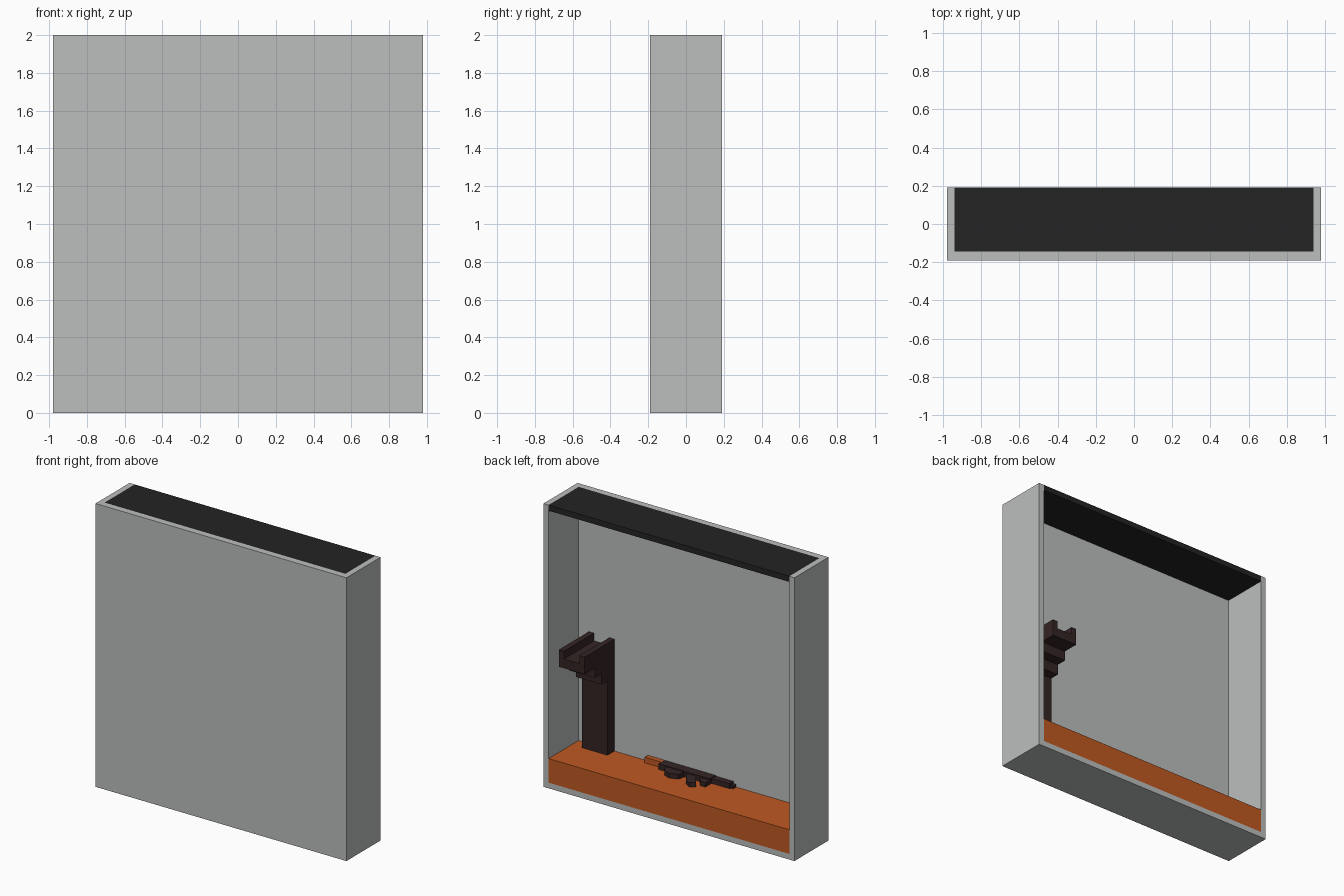
import bpy

cube = bpy.data.objects.get("Cube")
if cube:
    bpy.data.objects.remove(cube, do_unlink=True)


def material(name, rgb):
    m = bpy.data.materials.new(name)
    m.use_nodes = True
    m.diffuse_color = (*rgb, 1)
    m.node_tree.nodes["Principled BSDF"].inputs["Base Color"].default_value = (*rgb, 1)
    return m


grey = material("pale_grey", (0.50, 0.52, 0.51))
black = material("soft_black", (0.017, 0.017, 0.017))
orange = material("burnt_orange", (0.52, 0.10, 0.016))
brown = material("dark_brown", (0.036, 0.018, 0.018))


def extrude(name, outline, place, near, far, mat):
    """Prism from a 2D outline; place(u, v, w) maps it into space."""
    n = len(outline)
    verts = [place(u, v, w) for w in (near, far) for u, v in outline]
    faces = [range(n), range(n, 2 * n)]
    faces += [(i, (i + 1) % n, (i + 1) % n + n, i + n) for i in range(n)]
    mesh = bpy.data.meshes.new(name)
    mesh.from_pydata(verts, [], [tuple(f) for f in faces])
    mesh.materials.append(mat)
    obj = bpy.data.objects.new(name, mesh)
    bpy.context.collection.objects.link(obj)
    # consistent outward normals
    import bmesh
    bm = bmesh.new()
    bm.from_mesh(mesh)
    bmesh.ops.recalc_face_normals(bm, faces=bm.faces)
    bm.to_mesh(mesh)
    bm.free()
    return obj


def along_x(u, v, w):
    return (w, u, v)


def along_y(u, v, w):
    return (u, w, v)


def along_z(u, v, w):
    return (u, v, w)


def box(name, x, y, z, mat):
    outline = [(x[0], y[0]), (x[1], y[0]), (x[1], y[1]), (x[0], y[1])]
    return extrude(name, outline, along_z, z[0], z[1], mat)


# Case: U-shaped frame and front panel, open at the back
W, D, T = 0.98, 0.19, 0.04
IN = W - T
WALL = -0.145
extrude("case_frame", [(-W, 0), (W, 0), (W, 2), (IN, 2), (IN, T), (-IN, T), (-IN, 2), (-W, 2)],
        along_y, WALL, D, grey)
box("front_panel", (-W, W), (-D, WALL), (0, 2), grey)
box("lid", (-IN, IN), (WALL, D), (1.96, 2), black)
box("floor_block", (-IN, IN), (WALL, D), (T, 0.21), orange)

# Stand: post with stepped bracket, carrying a channel-shaped cradle
L, R = 0.66, 0.86
extrude("stand_post", [(WALL, 0.21), (-0.067, 0.21), (-0.067, 0.735), (0, 0.735), (0, 0.81),
                       (0.075, 0.81), (0.075, 0.88), (WALL, 0.88)], along_x, L, R, brown)
extrude("stand_cradle", [(L, 0.88), (R, 0.88), (R, 1), (R - T, 1), (R - T, 0.945),
                         (L + T, 0.945), (L + T, 1), (L, 1)], along_y, WALL, D, brown)

# Toy blaster lying flat on the floor block
box("blaster_tip", (0.27, 0.40), (WALL, -0.11), (0.21, 0.25), orange)
box("blaster_body", (-0.13, 0.27), (WALL, -0.08), (0.21, 0.25), brown)
box("blaster_stock", (-0.27, -0.13), (WALL, -0.10), (0.21, 0.245), brown)
extrude("blaster_foregrip", [(0.22, -0.08), (0.19, -0.03), (0.14, -0.01), (0.08, -0.03), (0.07, -0.08)],
        along_z, 0.21, 0.245, brown)
extrude("blaster_magazine", [(0.05, -0.08), (0.0, 0.0), (-0.04, 0.025), (-0.08, 0.0), (-0.02, -0.08)],
        along_z, 0.21, 0.24, brown)
extrude("blaster_grip", [(-0.05, -0.08), (-0.09, -0.03), (-0.13, -0.03), (-0.13, -0.08)],
        along_z, 0.21, 0.24, brown)
box("blaster_butt", (-0.29, -0.25), (WALL, -0.11), (0.21, 0.23), brown)
